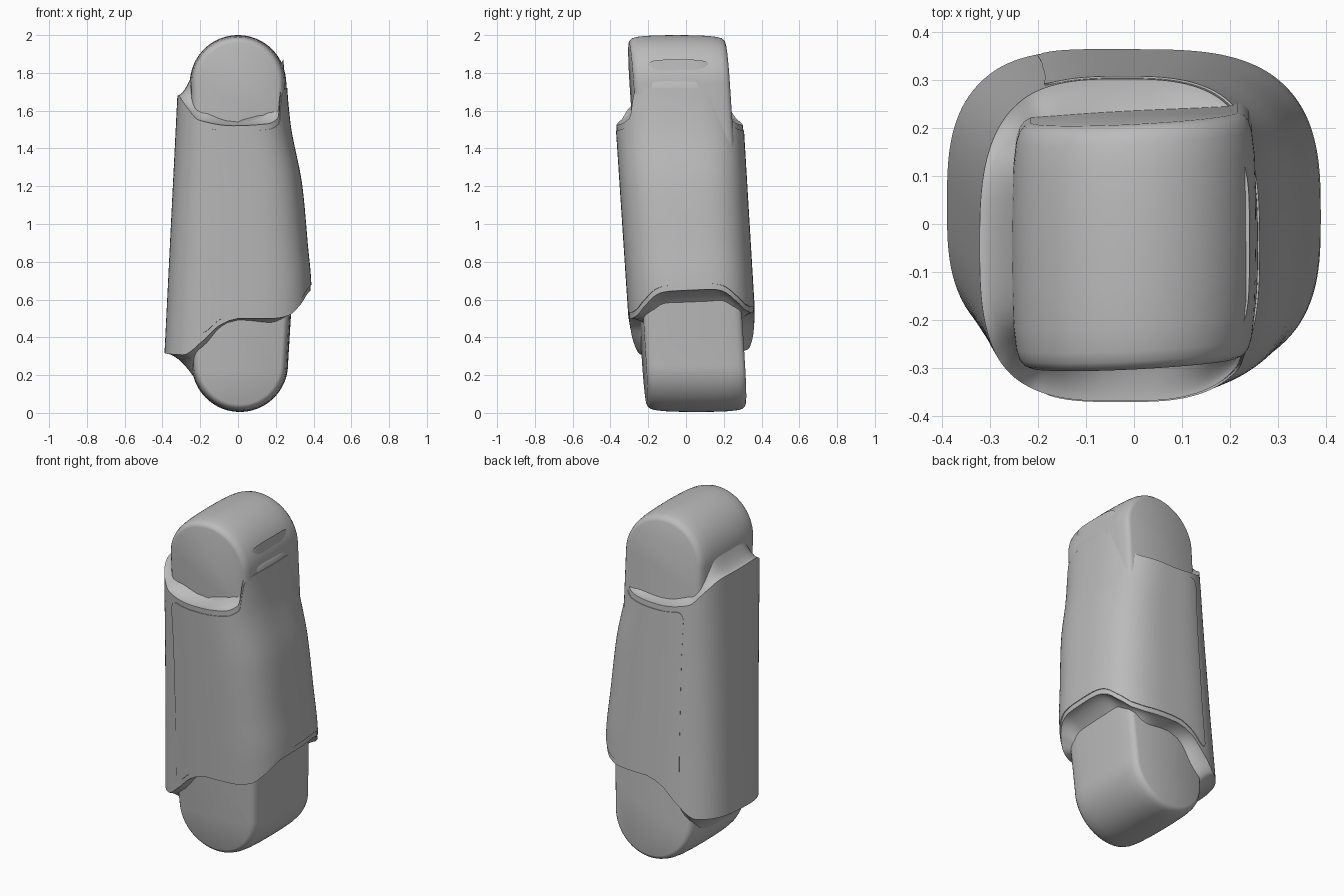
import bpy, bmesh, math
from math import sin, cos, pi

cube = bpy.data.objects.get("Cube")
if cube:
    bpy.data.objects.remove(cube)

grey = bpy.data.materials.new("plain_grey")
grey.use_nodes = True
grey.diffuse_color = (0.5, 0.5, 0.5, 1)
bsdf = grey.node_tree.nodes["Principled BSDF"]
bsdf.inputs["Base Color"].default_value = (0.5, 0.5, 0.5, 1)
bsdf.inputs["Roughness"].default_value = 0.6


def curve(x, pts):
    """Monotone smooth interpolation through (x, value) points."""
    if x <= pts[0][0]:
        return pts[0][1]
    slope = [(b[1] - a[1]) / (b[0] - a[0]) for a, b in zip(pts, pts[1:])]
    tan = [0] + [0 if p * q <= 0 else 2 * p * q / (p + q)
                 for p, q in zip(slope, slope[1:])] + [0]
    for i, (a, b) in enumerate(zip(pts, pts[1:])):
        if x <= b[0]:
            h = b[0] - a[0]
            t = (x - a[0]) / h
            s = t * t * (3 - 2 * t)
            return (a[1] * (1 - s) + b[1] * s + h * t * (1 - t) ** 2 * tan[i]
                    + h * t * t * (t - 1) * tan[i + 1])
    return pts[-1][1]


def line(x, pts):
    for a, b in zip(pts, pts[1:]):
        if x <= b[0] or b is pts[-1]:
            return a[1] + (b[1] - a[1]) * (x - a[0]) / (b[0] - a[0])


def loft(name, rows, closed=True, caps=True, angle=40):
    bm = bmesh.new()
    rings = [[bm.verts.new(p) for p in row] for row in rows]
    n = len(rows[0])
    for a, b in zip(rings, rings[1:]):
        for i in range(n if closed else n - 1):
            j = (i + 1) % n
            bm.faces.new((a[i], a[j], b[j], b[i]))
    if caps:
        bm.faces.new(rings[0][::-1])
        bm.faces.new(rings[-1])
        bmesh.ops.recalc_face_normals(bm, faces=bm.faces)
    mesh = bpy.data.meshes.new(name)
    bm.to_mesh(mesh)
    bm.free()
    obj = bpy.data.objects.new(name, mesh)
    bpy.context.collection.objects.link(obj)
    mesh.materials.append(grey)
    bpy.ops.object.select_all(action='DESELECT')
    obj.select_set(True)
    bpy.context.view_layer.objects.active = obj
    bpy.ops.object.shade_smooth_by_angle(angle=math.radians(angle))
    return obj


# Shell outline, in unit directions u (sideways) and v (front to back)
def unit(th, n):
    c, s = cos(th), sin(th)
    return (math.copysign(abs(c) ** (2 / n), c), math.copysign(abs(s) ** (2 / n), s))


RIGHT = [(0.3, 0.385), (0.65, 0.385), (0.9, 0.365), (1.2, 0.337), (1.55, 0.272), (1.75, 0.257)]
LOWER = [(-1, .32), (-.75, .32), (-.5, .39), (-.25, .48), (0, .515), (.5, .515),
         (.7, .53), (.85, .58), (1, .65)]
UPPER = [(-1, 1.68), (-.85, 1.63), (-.6, 1.55), (0, 1.52), (.6, 1.53), (.8, 1.56),
         (.9, 1.72), (1, 1.75)]


def wall(u, v, z, grow=0.0):
    x0, x1 = -0.405 + 0.05 * z, curve(z, RIGHT)
    y0, y1 = -0.268 - 0.066 * z, 0.393 - 0.06 * z
    cx, cy = (x0 + x1) / 2, (y0 + y1) / 2
    return (cx + u * ((x1 - x0) / 2 + grow), cy + v * ((y1 - y0) / 2 + grow), z)


def low_edge(u, v):
    return curve(u, LOWER) + 0.015 * v


def high_edge(u, v):
    return curve(u, UPPER)


def fillet(th, outer, t, up):
    """Point on the concave web between the shell rim and the inner core."""
    u, v = unit(th, 4.5)
    cy = -0.04 if up else 0.045
    core = (0.24 * u, cy + 0.235 * v)
    rise = (0.02 + 0.1 * u * u) * t ** 1.8
    if not up:
        rise = -rise
    return (outer[0] * (1 - t) + core[0] * t, outer[1] * (1 - t) + core[1] * t, outer[2] + rise)


# Sleeve: tapered wall with curved rims that blend into the core
SEG = 128
angles = [2 * pi * i / SEG for i in range(SEG)]
rows = []
for t in (1, 0.85, 0.7, 0.5, 0.3, 0.12):
    row = []
    for th in angles:
        u, v = unit(th, 3)
        row.append(fillet(th, wall(u, v, low_edge(u, v)), t, False))
    rows.append(row)
for k in range(25):
    row = []
    for th in angles:
        u, v = unit(th, 3)
        lo, hi = low_edge(u, v), high_edge(u, v)
        row.append(wall(u, v, lo + (hi - lo) * k / 24))
    rows.append(row)
for t in (0.1, 0.25, 0.45, 0.65, 0.85, 1):
    row = []
    for th in angles:
        u, v = unit(th, 3)
        row.append(fillet(th, wall(u, v, high_edge(u, v)), t, True))
    rows.append(row)
loft("sleeve", rows, angle=50)

# Thin cover panel wrapping the front, left side and back of the sleeve
span = math.acos(-0.38)
cols, levels = 96, 24
rows = []
for k in range(-1, levels + 2):
    row = []
    f = min(max(k / levels, 0), 1)
    for i in range(-1, cols + 2):
        g = min(max(i / cols, 0), 1)
        th = span * (2 * g - 1)
        u, v = unit(th, 3)
        edge = max(0, 1 - min(g, 1 - g) / 0.04)
        trim = 0.03 + 0.05 * (1 - math.sqrt(1 - edge * edge))
        lo, hi = low_edge(u, v) + trim, high_edge(u, v) - trim
        border = k in (-1, levels + 1) or i in (-1, cols + 1)
        row.append(wall(u, v, lo + (hi - lo) * f, -0.003 if border else 0.004))
    rows.append(row)
loft("cover_panel", rows, closed=False, caps=False)

# Knuckles: crowned barrels with flat end faces, running into the sleeve
EDGE = [(0, .04), (.006, .027), (.018, .017), (.04, .01), (.09, .004), (.17, .001)]


def knuckle(name, cx, cz, radius, y0, y1, direction, flare):
    length = y1 - y0
    stations = [(y0 + d, r) for d, r in EDGE] + [((y0 + y1) / 2, 0)]
    stations += [(y1 - d, r) for d, r in reversed(EDGE)]
    rows = []
    for y, inset in stations:
        r = radius - inset
        shape = [(r * cos(pi * i / 48), r * sin(pi * i / 48)) for i in range(49)]
        shape += [(-r - flare * f, -0.5 * f) for f in (0.25, 0.5, 1)]
        shape += [(r + flare * f, -0.5 * f) for f in (1, 0.5, 0.25)]
        row = []
        for x, h in shape:
            z = cz + direction * h
            row.append((cx + x, y + 0.05 * x - 0.065 * direction * (h - radius), z))
        rows.append(row)
    loft(name, rows, angle=35)


knuckle("upper_knuckle", 0.0, 1.745, 0.255, -0.305, 0.205, 1, 0.0)
knuckle("lower_knuckle", 0.01, 0.26, 0.255, -0.205, 0.318, -1, 0.03)
